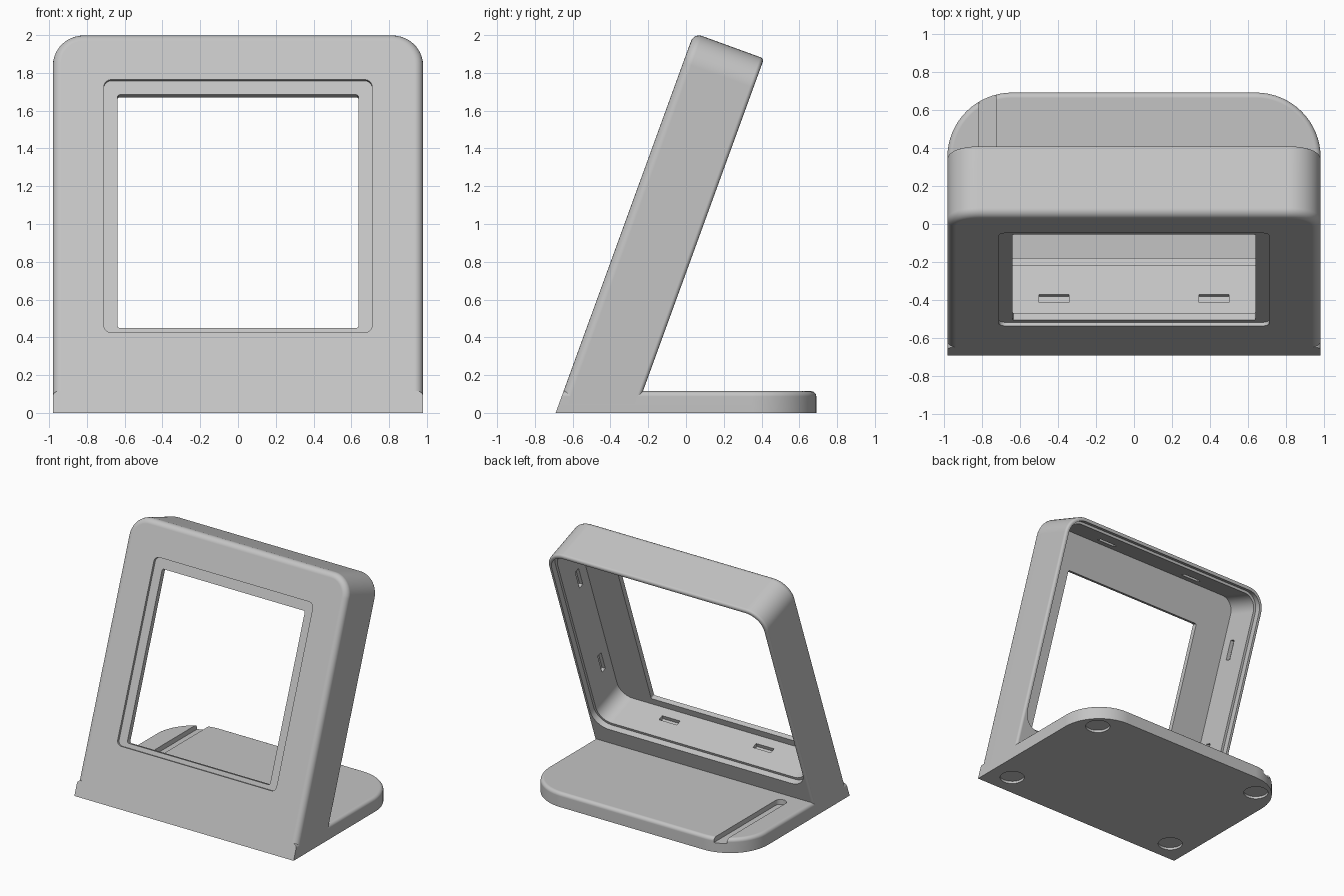
import bpy, bmesh, math
from mathutils import Matrix, Vector

if "Cube" in bpy.data.objects:
    bpy.data.objects.remove(bpy.data.objects["Cube"], do_unlink=True)

# One plain plastic colour
grey = bpy.data.materials.new("grey plastic")
grey.use_nodes = True
colour = (0.55, 0.55, 0.55, 1)
grey.diffuse_color = colour
grey.node_tree.nodes["Principled BSDF"].inputs["Base Color"].default_value = colour

LEAN = math.radians(20)
HALF = 0.98          # half width
FRONT = -0.69        # front edge of the stand
THICK = 0.395        # frame depth
BASE_H = 0.115
# Frame space: x across, y into the frame, z up along the leaning front
TILT = Matrix.Translation((0, FRONT, 0)) @ Matrix.Rotation(-LEAN, 4, 'X')


def rounded(x0, x1, y0, y1, low=0.0, high=0.0, steps=10):
    """Rectangle outline with rounded lower and upper corners."""
    corners = [(x0, y0, 1, 1, low, 180), (x1, y0, -1, 1, low, 270),
               (x1, y1, -1, -1, high, 0), (x0, y1, 1, -1, high, 90)]
    pts = []
    for x, y, sx, sy, r, start in corners:
        if r == 0:
            pts.append((x, y))
            continue
        for i in range(steps + 1):
            a = math.radians(start + 90 * i / steps)
            pts.append((x + sx * r + r * math.cos(a), y + sy * r + r * math.sin(a)))
    return pts


def prism(name, outline, d0, d1, tilted, bevels=(), shape=None):
    """Extrude an outline, along the frame depth if tilted, else upwards."""
    bm = bmesh.new()
    put = (lambda a, b, d: (a, d, b)) if tilted else (lambda a, b, d: (a, b, d))
    rings = [[bm.verts.new(put(a, b, d)) for a, b in outline] for d in (d0, d1)]
    bm.faces.new(rings[0])
    bm.faces.new(rings[1])
    n = len(outline)
    for i in range(n):
        j = (i + 1) % n
        bm.faces.new((rings[0][i], rings[0][j], rings[1][j], rings[1][i]))
    bmesh.ops.recalc_face_normals(bm, faces=bm.faces)
    if shape:
        shape(bm)
    for rule, width in bevels:
        edges = [e for e in bm.edges if all(rule(v.co) for v in e.verts)
                 and not is_end(e, outline, tilted)]
        bmesh.ops.bevel(bm, geom=edges, offset=width, segments=5,
                        profile=0.5, affect='EDGES')
    if tilted:
        bm.transform(TILT)
    mesh = bpy.data.meshes.new(name)
    bm.to_mesh(mesh)
    bm.free()
    mesh.materials.append(grey)
    obj = bpy.data.objects.new(name, mesh)
    bpy.context.collection.objects.link(obj)
    return obj


def is_end(edge, outline, tilted):
    """The straight edge at the low end of an outline stays sharp."""
    low = min(b for a, b in outline) + 0.06
    return all((v.co.z if tilted else v.co.y) < low for v in edge.verts)


def cut(target, cutter):
    mod = target.modifiers.new("cut", 'BOOLEAN')
    mod.operation = 'DIFFERENCE'
    mod.solver = 'EXACT'
    mod.object = cutter
    bpy.context.view_layer.objects.active = target
    with bpy.context.temp_override(object=target, active_object=target):
        bpy.ops.object.modifier_apply(modifier=mod.name)
    bpy.data.objects.remove(cutter, do_unlink=True)


# Leaning frame with rounded top corners and softened front and back edges
frame = prism("screen_frame", rounded(-HALF, HALF, -0.2, 2.14, 0, 0.165), 0, THICK, True,
              [(lambda c: abs(c.y) < 1e-4, 0.045),
               (lambda c: abs(c.y - THICK) < 1e-4, 0.02)])

# Bottom trim, hidden inside the base
cut(frame, prism("trim", rounded(-2, 2, -2, 2), -2, 0.05, False))
# Open back, with a stepped rim for a cover
cut(frame, prism("cavity", rounded(-0.93, 0.93, 0.43, 2.09, 0.115, 0.115), 0.06, 1, True))
cut(frame, prism("rim", rounded(-0.95, 0.95, 0.41, 2.11, 0.135, 0.135), 0.347, 1, True))
# Shallow front recess and window
cut(frame, prism("recess", rounded(-0.71, 0.71, 0.452, 1.878, 0.04, 0.04), -0.5, 0.02, True))
cut(frame, prism("window", rounded(-0.638, 0.638, 0.486, 1.80, 0.012, 0.012, 3), -0.5, 0.2, True))

# Clip slots in the four inner walls
for side in (-1, 1):
    mid = side * 0.42
    slots = [(mid - 0.08, mid + 0.08, 0.40, 0.46),
             (mid - 0.08, mid + 0.08, 2.06, 2.12)]
    for wall in (-1, 1):
        x = wall * 0.93
        slots.append((x - 0.03, x + 0.03, 1.18 + mid, 1.34 + mid))
    for s in slots:
        cut(frame, prism("slot", rounded(*s), 0.14, 0.185, True))


def slant_front(bm):
    for v in bm.verts:
        if v.co.y < FRONT + 1e-4:
            v.co.y += v.co.z * math.tan(LEAN)


# Flat foot with large rear corners, its front following the lean
base = prism("base_plate", rounded(-HALF, HALF, FRONT, 0.69, 0, 0.34, 16), 0, BASE_H, False,
             [(lambda c: abs(c.z - BASE_H) < 1e-4, 0.028)], slant_front)

# Cable groove running out of the back
cut(base, prism("groove", rounded(-0.815, -0.725, -0.15, 1, 0.044, 0), 0.075, 0.5, False))
# Round pockets for rubber feet
for x in (-0.79, 0.79):
    for y in (-0.51, 0.51):
        r = 0.093
        cut(base, prism("pocket", rounded(x - r, x + r, y - r, y + r, r, r, 8),
                        -0.2, 0.02, False))

# Smooth rounded edges, crisp corners
for obj in (frame, base):
    bpy.ops.object.select_all(action='DESELECT')
    obj.select_set(True)
    bpy.context.view_layer.objects.active = obj
    bpy.ops.object.shade_smooth_by_angle(angle=math.radians(30))
    weighted = obj.modifiers.new("even_shading", 'WEIGHTED_NORMAL')
    weighted.keep_sharp = True
